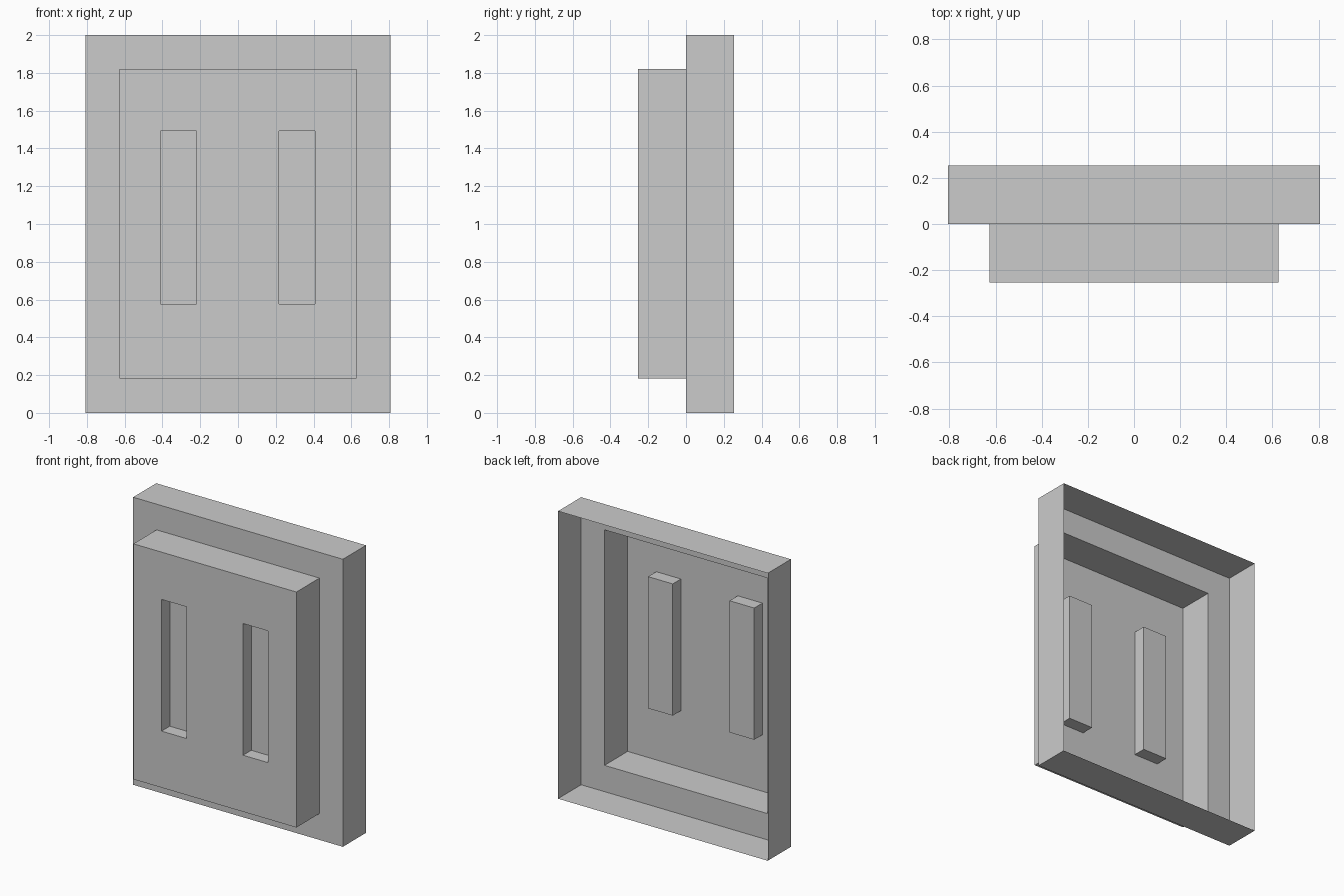
import bpy
import bmesh

if "Cube" in bpy.data.objects:
    bpy.data.objects.remove(bpy.data.objects["Cube"])

D = 0.254       # depth of each step from the middle plane
SLOT = 0.09     # slot recess depth


def loop(bm, x0, x1, z0, z1, y):
    """Rectangle corners at depth y, anticlockwise seen from the front."""
    return [bm.verts.new((x, y, z)) for x, z in ((x0, z0), (x1, z0), (x1, z1), (x0, z1))]


def bridge(bm, a, b):
    """Four quads joining two rectangles."""
    for i in range(4):
        j = (i + 1) % 4
        bm.faces.new((a[i], a[j], b[j], b[i]))


def finish(bm, name):
    bmesh.ops.remove_doubles(bm, verts=bm.verts[:], dist=1e-5)
    mesh = bpy.data.meshes.new(name)
    bm.to_mesh(mesh)
    bm.free()
    bpy.context.collection.objects.link(bpy.data.objects.new(name, mesh))


# Stepped open-backed shell: outer wall, ledge, inner wall
bm = bmesh.new()
outer, inner = (-0.807, 0.807, 0, 2), (-0.627, 0.627, 0.183, 1.821)
rings = [loop(bm, *outer, D), loop(bm, *outer, 0), loop(bm, *inner, 0), loop(bm, *inner, -D)]
for a, b in zip(rings, rings[1:]):
    bridge(bm, a, b)
finish(bm, "stepped_frame")

# Front panel: each half surrounds one recessed slot with a closed floor
bm = bmesh.new()
for half, slot in (((-0.627, 0), (-0.41, -0.22)), ((0, 0.627), (0.217, 0.407))):
    edge = loop(bm, *half, 0.183, 1.821, -D)
    rim = loop(bm, *slot, 0.576, 1.492, -D)
    floor = loop(bm, *slot, 0.576, 1.492, -D + SLOT)
    bridge(bm, edge, rim)
    bridge(bm, rim, floor)
    bm.faces.new(floor)
finish(bm, "slotted_front_panel")
